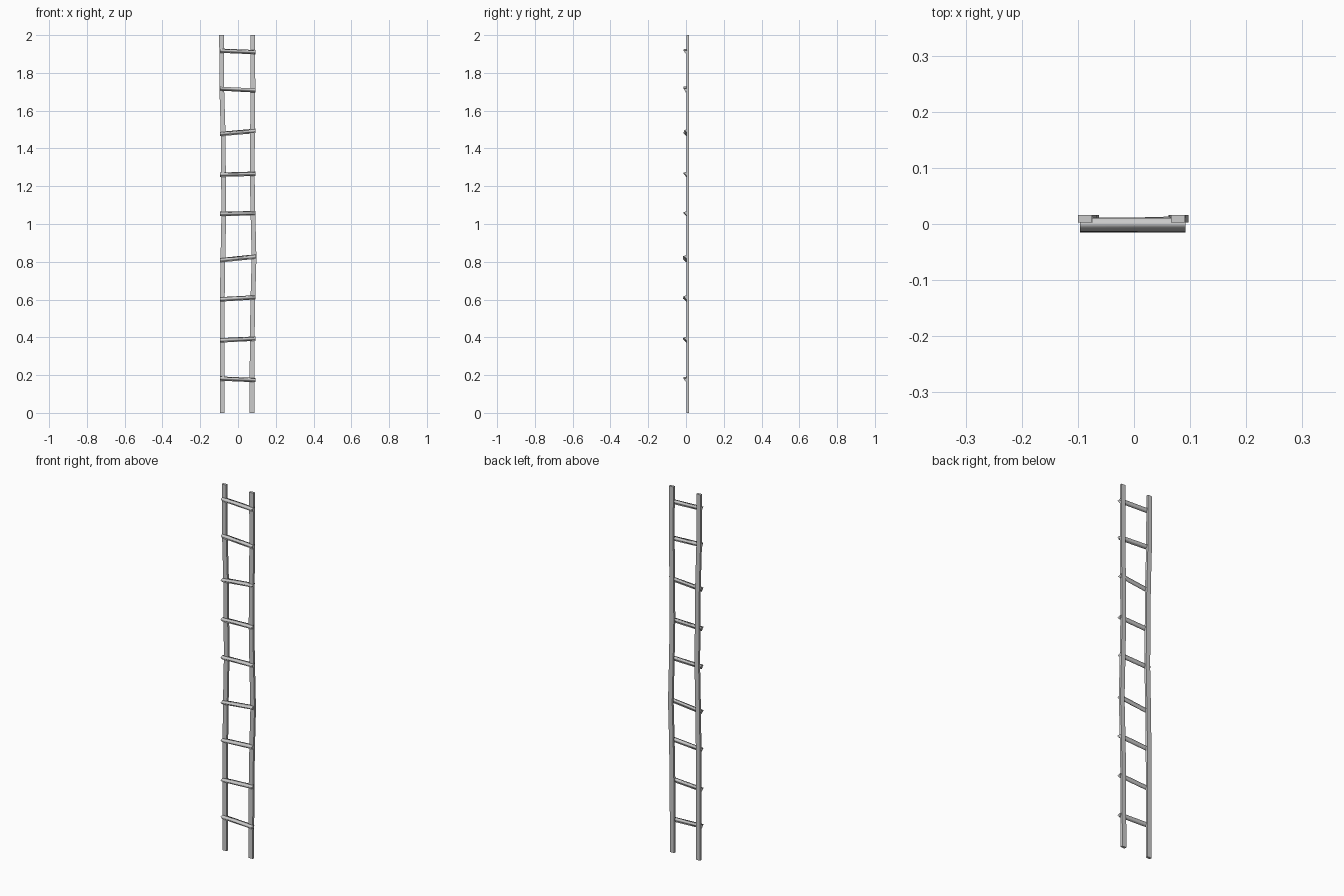
import bpy, bmesh, math
from mathutils import Vector

if "Cube" in bpy.data.objects:
    bpy.data.objects.remove(bpy.data.objects["Cube"])


def loft(name, rings, smooth=False):
    """Skin a list of equal-sized rings and cap both ends."""
    bm = bmesh.new()
    loops = [[bm.verts.new(p) for p in ring] for ring in rings]
    n = len(loops[0])
    for a, b in zip(loops, loops[1:]):
        for i in range(n):
            j = (i + 1) % n
            bm.faces.new((a[i], a[j], b[j], b[i])).smooth = smooth
    # Smooth rungs get separate cap vertices so their ends stay crisp
    for ring in (loops[0], loops[-1]):
        bm.faces.new([bm.verts.new(v.co) for v in ring] if smooth else ring)
    bmesh.ops.recalc_face_normals(bm, faces=bm.faces)
    if smooth:
        mid = (loops[0][0].co.x + loops[-1][0].co.x) / 2
        for f in bm.faces:
            if not f.smooth and (f.calc_center_median().x - mid) * f.normal.x < 0:
                f.normal_flip()
    mesh = bpy.data.meshes.new(name)
    bm.to_mesh(mesh)
    bm.free()
    obj = bpy.data.objects.new(name, mesh)
    bpy.context.collection.objects.link(obj)
    return obj


# Slightly crooked side rails with a rectangular section
heights = (0, 0.39, 0.61, 0.82, 1.06, 1.27, 1.49, 1.72, 2.0)
rails = {
    "left_rail": (-.084, -.084, -.083, -.080, -.075, -.077, -.079, -.086, -.087),
    "right_rail": (.074, .075, .079, .085, .079, .075, .077, .079, .078),
}
for name, centres in rails.items():
    rings = []
    for z, x in zip(heights, centres):
        rings.append([(x + sx * .0125, y, z) for sx, y in
                      ((-1, .003), (1, .003), (1, .016), (-1, .016))])
    loft(name, rings)

# Uneven split-log rungs with a three-sided section:
# left z, right z, left y, right y, upward tilt of the front edge at each end
rungs = (
    (.184, .176, -.001, -.001, 20, 20),
    (.385, .395, -.001, -.001, 10, 15),
    (.602, .614, -.001, -.001, 10, 20),
    (.809, .828, -.001, -.001, 10, 5),
    (1.055, 1.059, -.001, .001, 15, 15),
    (1.263, 1.268, -.001, .000, 20, 15),
    (1.478, 1.494, -.001, .005, 15, 10),
    (1.720, 1.710, .000, -.001, 30, 32),
    (1.920, 1.912, .000, .000, 20, 20),
)
for k, (z0, z1, y0, y1, t0, t1) in enumerate(rungs):
    rings = []
    for x, y, z, tilt in ((-.096, y0, z0, t0), (.092, y1, z1, t1)):
        ring = []
        for i in range(3):
            a = math.radians(180 - tilt + 120 * i)
            ring.append(Vector((x, y + .014 * math.cos(a), z + .014 * math.sin(a))))
        rings.append(ring)
    loft(f"rung_{k + 1}", rings, smooth=True)
